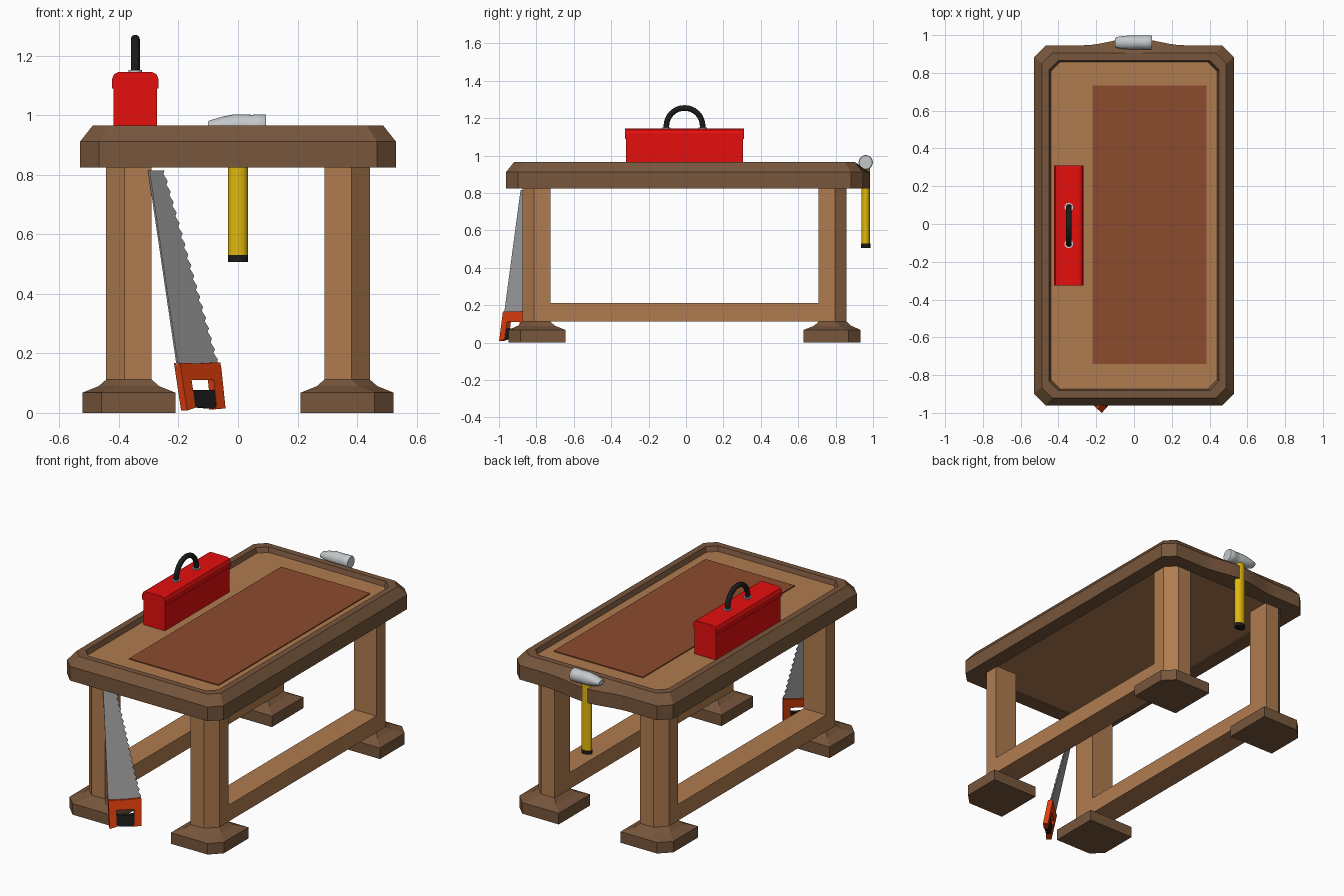
import bpy, bmesh, math
from mathutils import Vector

if "Cube" in bpy.data.objects:
    bpy.data.objects.remove(bpy.data.objects["Cube"])

CY = -0.008  # bench centre in y


def mat(name, hexcol):
    m = bpy.data.materials.new(name)
    rgb = [int(hexcol[i:i + 2], 16) / 255 for i in (0, 2, 4)]
    m.diffuse_color = [((c + 0.055) / 1.055) ** 2.4 for c in rgb] + [1]
    m.use_nodes = True
    m.node_tree.nodes["Principled BSDF"].inputs["Base Color"].default_value = m.diffuse_color
    return m


WOOD = mat("light_wood", "B07C50")
DARK = mat("dark_wood", "77563C")
MAT = mat("work_mat", "8C4B2D")
RED = mat("red_paint", "E60E0E")
BLACK = mat("black_rubber", "1B1B1B")
STEEL = mat("steel", "9C9C9C")
HEAD = mat("polished_steel", "C4C8CA")
ORANGE = mat("orange_grip", "DC3E0C")
YELLOW = mat("yellow_handle", "E2B80C")


def loft(name, loops, material, caps=True, wrap=False, smooth=False):
    """Skin a list of equal-length point loops."""
    bm = bmesh.new()
    rows = [[bm.verts.new(p) for p in lp] for lp in loops]
    n = len(rows[0])
    pairs = list(zip(rows, rows[1:])) + ([(rows[-1], rows[0])] if wrap else [])
    for a, b in pairs:
        for i in range(n):
            j = (i + 1) % n
            bm.faces.new((a[i], a[j], b[j], b[i]))
    if caps and not wrap:
        bm.faces.new(rows[0][::-1])
        bm.faces.new(rows[-1])
    bmesh.ops.recalc_face_normals(bm, faces=bm.faces)
    me = bpy.data.meshes.new(name)
    bm.to_mesh(me)
    bm.free()
    me.materials.append(material)
    ob = bpy.data.objects.new(name, me)
    bpy.context.collection.objects.link(ob)
    if smooth:
        bpy.ops.object.select_all(action='DESELECT')
        ob.select_set(True)
        bpy.context.view_layer.objects.active = ob
        bpy.ops.object.shade_smooth_by_angle(angle=math.radians(40))
    return ob


def box(name, x0, x1, y0, y1, z0, z1, material):
    q = [(x0, y0), (x1, y0), (x1, y1), (x0, y1)]
    return loft(name, [[(x, y, z) for x, y in q] for z in (z0, z1)], material)


def ellipse(cx, cy, z, rx, ry, n=20):
    return [(cx + rx * math.cos(2 * math.pi * i / n),
             cy + ry * math.sin(2 * math.pi * i / n), z) for i in range(n)]


# Table top: octagonal rim with a swelling on the back edge for the hammer
def rim_loop(hx, hy, c, z, bump):
    pts = [(-hx + c, -hy), (hx - c, -hy), (hx, -hy + c), (hx, hy - c), (hx - c, hy)]
    for i in range(13):
        x = 0.27 - 0.54 * i / 12
        pts.append((x, hy + bump * (0.5 + 0.5 * math.cos(math.pi * x / 0.27))))
    pts += [(-hx + c, hy), (-hx, hy - c), (-hx, -hy + c)]
    return [(x, y + CY, z) for x, y in pts]


loft("table_rim", [rim_loop(0.53, 0.954, 0.063, 0.825, 0.037),
                   rim_loop(0.53, 0.954, 0.063, 0.912, 0.037),
                   rim_loop(0.488, 0.912, 0.055, 0.965, 0),
                   rim_loop(0.45, 0.874, 0.05, 0.965, 0),
                   rim_loop(0.44, 0.864, 0.048, 0.934, 0),
                   rim_loop(0.44, 0.864, 0.048, 0.825, 0)], DARK, wrap=True)
loft("table_panel", [rim_loop(0.441, 0.865, 0.048, z, 0) for z in (0.832, 0.936)], WOOD)
box("work_mat", -0.22, 0.385, -0.74, 0.732, 0.93, 0.942, MAT)


# Legs and feet: square section with only the outer corner cut
def corner_loop(sx, sy, x0, x1, y0, y1, c, z):
    pts = [(x0, y0), (x1, y0), (x1, y1 - c), (x1 - c, y1), (x0, y1)]
    return [(sx * x, sy * y + CY, z) for x, y in pts]


for sx, side in ((-1, "left"), (1, "right")):
    for sy, end in ((-1, "front"), (1, "back")):
        leg = (0.29, 0.443, 0.717, 0.867, 0.062)
        foot = (0.21, 0.523, 0.637, 0.942, 0.065)
        mid = (0.265, 0.468, 0.692, 0.892, 0.063)
        loft(f"{end}_{side}_leg", [corner_loop(sx, sy, *leg, z) for z in (0.10, 0.835)], WOOD)
        loft(f"{end}_{side}_foot", [corner_loop(sx, sy, *foot, 0), corner_loop(sx, sy, *foot, 0.068),
                                    corner_loop(sx, sy, *mid, 0.09),
                                    corner_loop(sx, sy, *leg, 0.112)], DARK)
    xs = sorted((sx * 0.29, sx * 0.443))
    box(f"{side}_stretcher", *xs, CY - 0.72, CY + 0.72, 0.112, 0.212, WOOD)

# Toolbox: body and a lid with softened top edges
TX = -0.345
box("toolbox_body", TX - 0.073, TX + 0.073, -0.32, 0.306, 0.934, 1.10, RED)
prof = [(-0.078, 1.09), (0.078, 1.09), (0.078, 1.122), (0.071, 1.138), (0.056, 1.145),
        (-0.056, 1.145), (-0.071, 1.138), (-0.078, 1.122)]
loft("toolbox_lid", [[(TX + x, y, z) for x, z in prof] for y in (-0.325, 0.311)], RED)

# Toolbox handle: half-round bar on two washers
arch = [(-0.097, 1.146, 0.0)]
arch += [(-0.097 * math.cos(math.pi * i / 16), 1.158 + 0.097 * math.sin(math.pi * i / 16),
          math.pi * i / 16) for i in range(17)]
arch += [(0.097, 1.146, math.pi)]
rings = []
for y, z, a in arch:
    ring = []
    for k in range(12):
        t = 2 * math.pi * k / 12
        r = 0.015 * math.cos(t)
        ring.append((TX + 0.015 * math.sin(t), y + CY - r * math.cos(a), z + r * math.sin(a)))
    rings.append(ring)
loft("toolbox_handle", rings, BLACK, smooth=True)
for s in (-1, 1):
    loft("handle_washer", [ellipse(TX, CY + s * 0.097, z, 0.023, 0.023) for z in (1.143, 1.151)],
         HEAD, smooth=True)

# Hammer hanging in the back edge
HY = 0.961
loft("hammer_handle", [ellipse(0, HY, z, 0.033, 0.024) for z in (0.53, 0.96)], YELLOW, smooth=True)
loft("hammer_end_cap", [ellipse(0, HY, z, 0.034, 0.025) for z in (0.507, 0.531)], BLACK, smooth=True)
stations = [(-0.10, 0.024, 0.014), (-0.096, 0.028, 0.018), (-0.06, 0.034, 0.029),
            (-0.02, 0.037, 0.038), (0.02, 0.037, 0.039), (0.05, 0.036, 0.037),
            (0.054, 0.038, 0.039), (0.09, 0.038, 0.039), (0.094, 0.035, 0.036)]
loft("hammer_head", [[(x, p[0], p[1]) for p in ellipse(HY, 0.964, 0, ry, rz, 24)]
                     for x, ry, rz in stations], HEAD, smooth=True)


# Saw leaning on the front left leg: flat outlines set on a slanted, turned plane
def saw_part(name, outline, thick, material):
    n = Vector((0.68, -0.73, 0))

    def place(x, z, off):
        t = (z - 0.01) / 0.805
        xl, yl = -0.181 - 0.119 * t, -0.988 + 0.106 * t
        return Vector((x, yl + 0.93 * (x - xl), z)) + n * off
    loft(name, [[place(x, z, o) for x, z in outline] for o in (-thick / 2, thick / 2)], material)


blade = [(-0.204, 0.16), (-0.30, 0.815), (-0.25, 0.815)]
TEETH = 18
for i in range(TEETH):
    for f, d in ((0.1, -0.004), (0.75, 0.004)):
        t = (i + f) / TEETH
        blade.append((-0.25 + 0.178 * t + d, 0.805 - 0.635 * t))
blade.append((-0.074, 0.16))
saw_part("saw_blade", blade, 0.008, STEEL)
saw_part("saw_handle", [(-0.205, 0.168), (-0.14, 0.166), (-0.07, 0.17), (-0.066, 0.15), (-0.052, 0.015),
                        (-0.088, 0.012), (-0.082, 0.025), (-0.091, 0.11), (-0.166, 0.11),
                        (-0.154, 0.025), (-0.15, 0.018), (-0.181, 0.008)], 0.03, ORANGE)
saw_part("saw_grip", [(-0.163, 0.077), (-0.087, 0.077), (-0.080, 0.022), (-0.092, 0.014),
                      (-0.145, 0.019), (-0.156, 0.025)], 0.026, BLACK)
